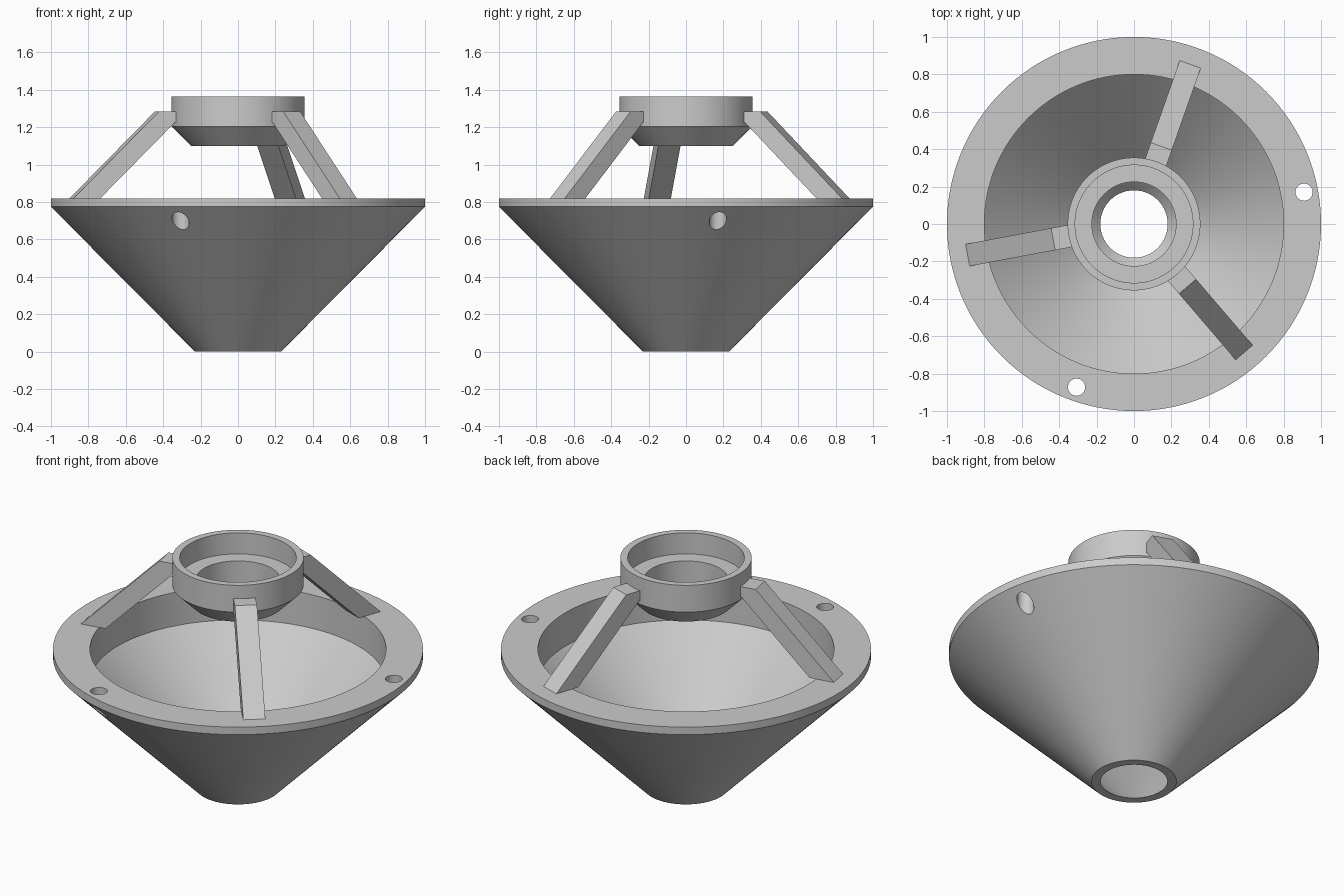
import bpy, bmesh
from math import cos, sin, radians, tau
from mathutils import Matrix

cube = bpy.data.objects.get("Cube")
if cube:
    bpy.data.objects.remove(cube, do_unlink=True)

GREY = (0.6, 0.6, 0.6, 1)
grey = bpy.data.materials.new("plain grey")
grey.use_nodes = True
grey.diffuse_color = GREY
grey.node_tree.nodes["Principled BSDF"].inputs["Base Color"].default_value = GREY


def finish(name, bm):
    bmesh.ops.recalc_face_normals(bm, faces=bm.faces)
    mesh = bpy.data.meshes.new(name)
    bm.to_mesh(mesh)
    bm.free()
    mesh.materials.append(grey)
    obj = bpy.data.objects.new(name, mesh)
    bpy.context.collection.objects.link(obj)
    return obj


def activate(obj):
    bpy.ops.object.select_all(action='DESELECT')
    obj.select_set(True)
    bpy.context.view_layer.objects.active = obj


def smooth(obj):
    activate(obj)
    bpy.ops.object.shade_smooth_by_angle(angle=radians(30))


def revolve(name, profile, segments=128):
    """Turn a closed (radius, height) outline around z."""
    bm = bmesh.new()
    rings = [[bm.verts.new((r * cos(tau * i / segments), r * sin(tau * i / segments), z))
              for r, z in profile] for i in range(segments)]
    n = len(profile)
    for i in range(segments):
        a, b = rings[i], rings[(i + 1) % segments]
        for j in range(n):
            k = (j + 1) % n
            bm.faces.new((a[j], b[j], b[k], a[k]))
    return finish(name, bm)


def arm(name, outline, width, angle):
    """Extrude a side outline and turn it around z."""
    bm = bmesh.new()
    face = bm.faces.new([bm.verts.new((r, -width / 2, z)) for r, z in outline])
    out = bmesh.ops.extrude_face_region(bm, geom=[face])
    moved = [v for v in out["geom"] if isinstance(v, bmesh.types.BMVert)]
    bmesh.ops.translate(bm, verts=moved, vec=(0, width, 0))
    bmesh.ops.rotate(bm, verts=bm.verts, matrix=Matrix.Rotation(radians(angle), 3, 'Z'))
    return finish(name, bm)


# Conical funnel with a thick flat rim
funnel = revolve("funnel", [(0.18, 0), (0.23, 0), (1, 0.775), (1, 0.82),
                            (0.8, 0.82), (0.8, 0.62)])

# Two vertical holes drilled through the rim
for angle in (10.6, 250.6):
    bpy.ops.mesh.primitive_cylinder_add(
        vertices=32, radius=0.046, depth=0.6,
        location=(0.925 * cos(radians(angle)), 0.925 * sin(radians(angle)), 0.8))
    cutter = bpy.context.object
    cutter.name = "hole_cutter"
    cutter.hide_render = True
    cutter.data.materials.append(grey)
    mod = funnel.modifiers.new("hole", 'BOOLEAN')
    mod.operation = 'DIFFERENCE'
    mod.solver = 'EXACT'
    mod.object = cutter
    activate(funnel)
    bpy.ops.object.modifier_apply(modifier=mod.name)
    bpy.data.objects.remove(cutter, do_unlink=True)
smooth(funnel)

# Stepped cup held above the funnel
cup = revolve("cup", [(0.225, 1.10), (0.25, 1.10), (0.355, 1.205), (0.355, 1.365),
                      (0.315, 1.365), (0.315, 1.24), (0.225, 1.24)])
smooth(cup)

# Three slanted support arms
side = [(0.335, 1.285), (0.44, 1.285), (0.905, 0.82), (0.76, 0.82), (0.355, 1.225), (0.335, 1.225)]
for i in range(3):
    arm(f"support_arm_{i + 1}", side, 0.12, 70.6 + 120 * i)
